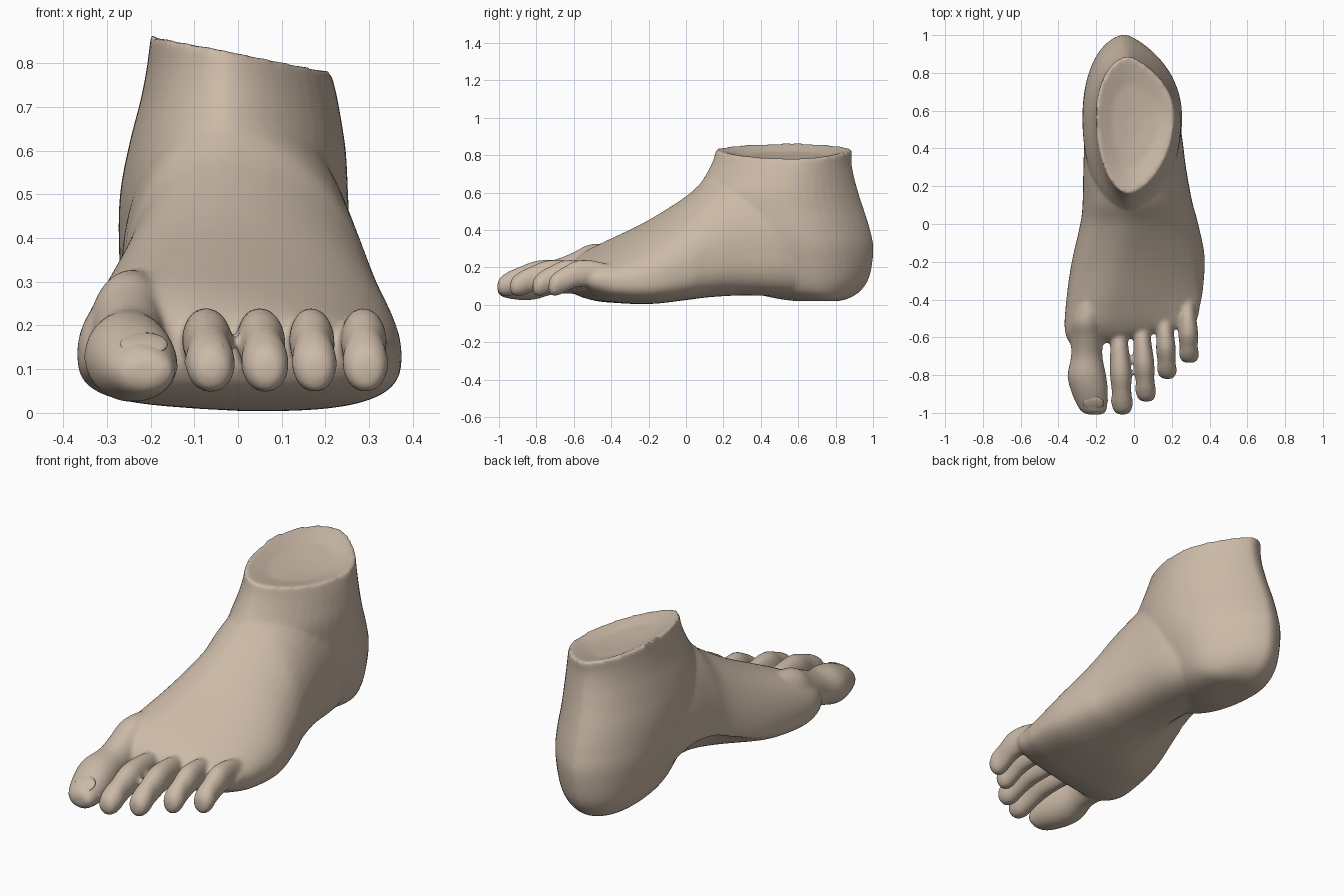
import bpy, bmesh, math
from mathutils import Matrix

if "Cube" in bpy.data.objects:
    bpy.data.objects.remove(bpy.data.objects["Cube"])


def resample(rows, steps):
    """Catmull-Rom interpolation between rows of section values."""
    out = []
    for i in range(len(rows) - 1):
        a, b = rows[max(i - 1, 0)], rows[i]
        c, d = rows[i + 1], rows[min(i + 2, len(rows) - 1)]
        for s in range(steps):
            t = s / steps
            out.append([0.5 * (2 * q + (r - p) * t + (2 * p - 5 * q + 4 * r - u) * t * t
                               + (3 * q - p - 3 * r + u) * t ** 3)
                        for p, q, r, u in zip(a, b, c, d)])
    out.append(list(rows[-1]))
    return out


def loft(bm, rings):
    """Closed skin through a list of point rings."""
    vs = [[bm.verts.new(p) for p in ring] for ring in rings]
    n = len(vs[0])
    for a, b in zip(vs, vs[1:]):
        for i in range(n):
            bm.faces.new((a[i], a[(i + 1) % n], b[(i + 1) % n], b[i]))
    bm.faces.new(vs[0])
    bm.faces.new(vs[-1])


def power(v, e):
    return math.copysign(abs(v) ** e, v)


ANGLES = [2 * math.pi * i / 48 for i in range(48)]
bm = bmesh.new()

# Forefoot and instep: upright sections (y, left, right, bottom, top, widest z, ridge x, arch)
instep = [(-.60, -.29, .29, .10, .19, .15, -.05, 0),
          (-.57, -.335, .335, .06, .235, .145, -.10, 0),
          (-.50, -.365, .35, .03, .29, .14, -.14, 0),
          (-.40, -.364, .366, .012, .345, .13, -.12, 0),
          (-.20, -.335, .374, .004, .45, .14, -.07, .03),
          (0, -.285, .34, .025, .58, .18, -.04, .10),
          (.12, -.272, .308, .04, .68, .24, -.03, .12),
          (.30, -.268, .275, .05, .75, .30, -.02, .11),
          (.50, -.258, .248, .045, .72, .31, 0, .05),
          (.65, -.22, .20, .045, .55, .28, 0, .02)]
rings = []
for y, xl, xr, zb, zt, zm, ridge, arch in resample(instep, 4):
    xc, w = (xl + xr) / 2, (xr - xl) / 2
    slant = .2 * min(1, max(0, -y / .5))
    ring = []
    for a in ANGLES:
        c, s = math.cos(a), math.sin(a)
        if s >= 0:
            x = xc + w * power(c, 1.2) + (ridge - xc) * s * s
            z = zm + (zt - zm) * s
        else:
            x = xc + w * power(c, .65)
            z = zm + (zm - zb) * power(s, .65) + arch * max(0, -c) * -s * 2
        ring.append((x, y + slant * x, z))
    rings.append(ring)
loft(bm, rings)

# Heel and ankle: level slices (z, front, back, left, right)
ankle = [(.02, .58, .82, -.09, .06),
         (.038, .46, .88, -.155, .125),
         (.08, .32, .94, -.21, .175),
         (.16, .22, .985, -.243, .21),
         (.30, .12, 1.003, -.267, .245),
         (.40, .06, .985, -.273, .255),
         (.50, .03, .955, -.27, .252),
         (.60, .05, .922, -.252, .247),
         (.70, .11, .895, -.222, .235),
         (.77, .145, .885, -.207, .224),
         (.825, .16, .89, -.20, .212)]


def ankle_ring(row, scale=1.0, sink=0.0):
    z, yf, yb, xl, xr = row
    xc, w = (xl + xr) / 2, (xr - xl) / 2 * scale
    mid = (yf + yb) / 2
    yc = mid + .05
    tilt = .2 * max(0, (z - .6) / .225)
    ring = []
    for a in ANGLES:
        c, s = math.cos(a), math.sin(a)
        # the outer side of the heel tapers sooner than the inner side
        e = 1.5 if c > 0 and s > 0 else 1.15
        x = xc + w * power(c, e) - .035 * s * s * scale
        y = yc + abs(s) * ((yb if s > 0 else yf) - yc)
        ring.append((x, mid + (y - mid) * scale, z - tilt * x - sink))
    return ring


# The cut top sinks into a shallow bowl
slices = resample(ankle, 4)
top = slices[-1]
loft(bm, [ankle_ring(r) for r in slices]
     + [ankle_ring(top, .93, .004), ankle_ring(top, .6, .03), ankle_ring(top, .2, .04)])


def toe(rows):
    loft(bm, [[(x + rx * math.cos(a), y, z + rz * math.sin(a)) for a in ANGLES]
              for x, y, z, rx, rz in resample(rows, 4)])


# Big toe: (x, y, z, half width, half height)
toe([(-.22, -.34, .20, .06, .12),
     (-.235, -.42, .20, .08, .128),
     (-.25, -.52, .19, .09, .132),
     (-.25, -.60, .17, .086, .112),
     (-.25, -.70, .15, .083, .092),
     (-.25, -.80, .13, .102, .10),
     (-.237, -.88, .115, .098, .09),
     (-.222, -.96, .10, .08, .064),
     (-.212, -.995, .095, .064, .045),
     (-.21, -1.008, .095, .04, .022)])

# Small toes: base x, base y, tip x, tip y, half width
small = [(-.085, -.50, -.06, -1.008, .057),
         (.035, -.48, .066, -.94, .055),
         (.158, -.44, .177, -.82, .052),
         (.28, -.38, .293, -.735, .053)]
# Shared toe profile: along, centre z, half height, width factor
profile = [(0, .145, .06, .8), (.3, .166, .07, .85), (.57, .165, .073, 1), (.76, .135, .07, .9),
           (.88, .113, .066, 1), (.97, .1, .048, .78), (1, .097, .02, .4)]
for bx, by, tx, ty, w in small:
    toe([(bx + (tx - bx) * t, by + (ty - by) * t, z, w * f, h) for t, z, h, f in profile])

# Fuse everything into one smooth skin
bmesh.ops.recalc_face_normals(bm, faces=bm.faces)
mesh = bpy.data.meshes.new("foot")
bm.to_mesh(mesh)
bm.free()
foot = bpy.data.objects.new("foot", mesh)
bpy.context.collection.objects.link(foot)
mat = bpy.data.materials.new("skin")
mat.diffuse_color = (0.60, 0.49, 0.39, 1)
mat.use_nodes = True
mat.node_tree.nodes["Principled BSDF"].inputs["Base Color"].default_value = mat.diffuse_color
mesh.materials.append(mat)
fuse = foot.modifiers.new("fuse", 'REMESH')
fuse.mode = 'VOXEL'
fuse.voxel_size = .009
fuse.use_smooth_shade = True
soften = foot.modifiers.new("soften", 'SMOOTH')
soften.factor = .5
soften.iterations = 14

# Toenails
nails = [(-.215, -.95, .157, .055, .045)] + [(tx, ty + .04, .15, .03, .03)
                                             for _, _, tx, ty, _ in small]
for x, y, z, rx, ry in nails:
    nb = bmesh.new()
    bmesh.ops.create_uvsphere(nb, u_segments=20, v_segments=10, radius=1,
                              matrix=Matrix.Translation((x, y, z))
                              @ Matrix.Rotation(math.radians(34), 4, 'X')
                              @ Matrix.Diagonal((rx, ry, .012, 1)))
    for f in nb.faces:
        f.smooth = True
    nm = bpy.data.meshes.new("toenail")
    nb.to_mesh(nm)
    nb.free()
    nm.materials.append(mat)
    bpy.context.collection.objects.link(bpy.data.objects.new("toenail", nm))
